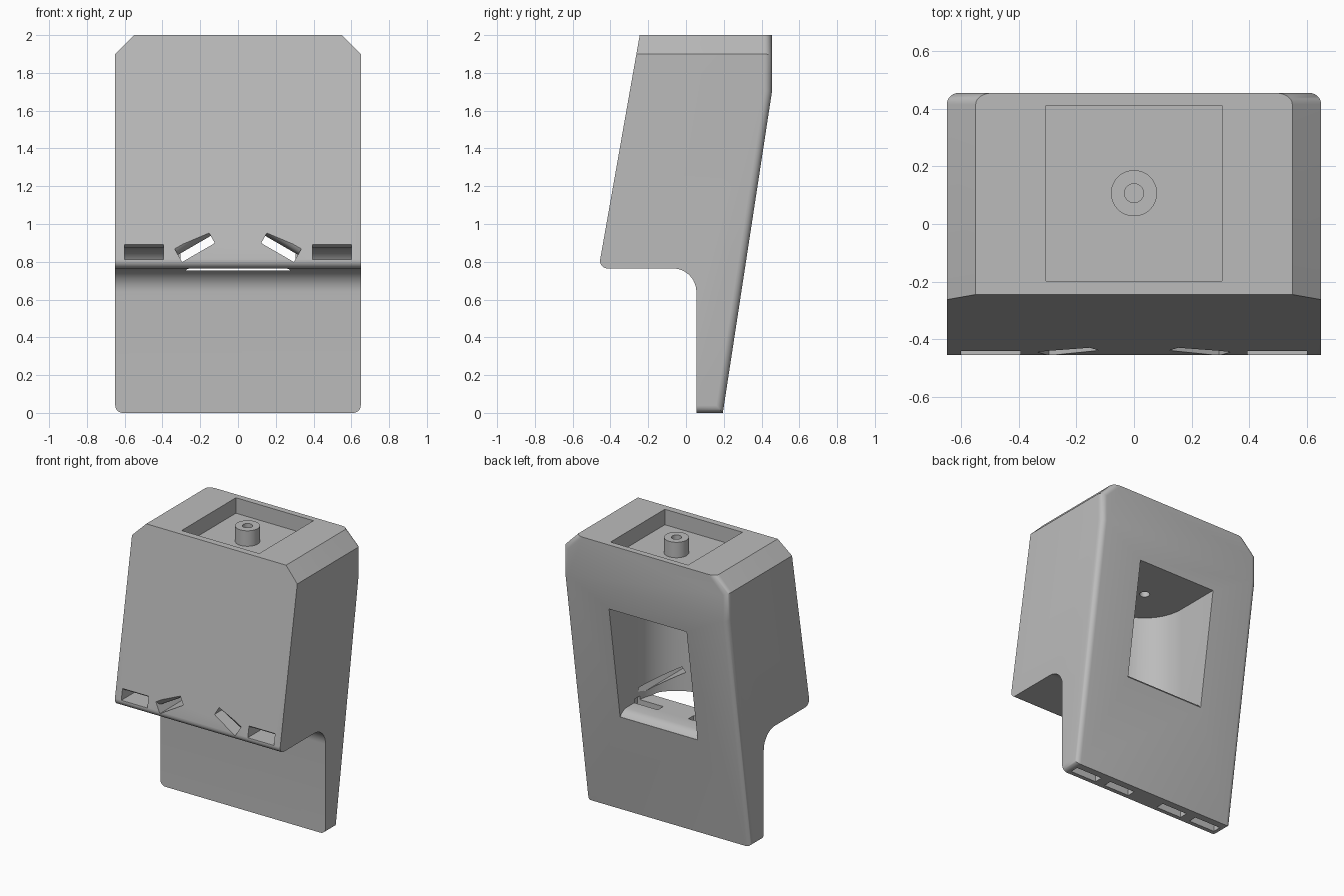
import bpy, bmesh, math
from mathutils import Matrix, Vector

if "Cube" in bpy.data.objects:
    bpy.data.objects.remove(bpy.data.objects["Cube"])

grey = bpy.data.materials.new("plain_grey")
grey.diffuse_color = (0.5, 0.5, 0.5, 1)
grey.use_nodes = True
grey.node_tree.nodes["Principled BSDF"].inputs["Base Color"].default_value = grey.diffuse_color


def prism(name, pts, lo, hi, axis="x", matrix=None):
    """Extrude a closed profile: (y, z) points along x, or (x, y) points along z."""
    place = (lambda p, t: (t, p[0], p[1])) if axis == "x" else (lambda p, t: (p[0], p[1], t))
    bm = bmesh.new()
    a = [bm.verts.new(place(p, lo)) for p in pts]
    b = [bm.verts.new(place(p, hi)) for p in pts]
    bm.faces.new(a)
    bm.faces.new(b)
    n = len(pts)
    for i in range(n):
        j = (i + 1) % n
        bm.faces.new((a[i], a[j], b[j], b[i]))
    bmesh.ops.recalc_face_normals(bm, faces=bm.faces)
    if matrix:
        bm.transform(matrix)
    me = bpy.data.meshes.new(name)
    bm.to_mesh(me)
    bm.free()
    ob = bpy.data.objects.new(name, me)
    bpy.context.collection.objects.link(ob)
    return ob


def arc(cx, cy, r, a0, a1, n):
    return [(cx + r * math.cos(math.radians(a0 + (a1 - a0) * i / n)),
             cy + r * math.sin(math.radians(a0 + (a1 - a0) * i / n))) for i in range(n + 1)]


def rod(name, r, lo, hi):
    return prism(name, arc(0, CY, r, 0, 352.5, 47), lo, hi, "z")


def cut(target, cutter):
    bpy.context.view_layer.objects.active = target
    m = target.modifiers.new("cut", "BOOLEAN")
    m.operation, m.solver, m.object = "DIFFERENCE", "EXACT", cutter
    bpy.ops.object.modifier_apply(modifier=m.name)
    bpy.data.objects.remove(cutter)


CY = 0.107   # centre line of pocket, post and cavity
W = 0.305    # half width of pocket and cavity

# Body: side profile with rounded front lip and concave underside fillet
profile = [(-0.245, 2), (0.455, 2), (0.455, 1.7), (0.195, 0), (0.055, 0)]
profile += arc(-0.07, 0.64, 0.125, 0, 90, 12)
profile += arc(-0.415, 0.805, 0.04, 270, 170, 10)
body = prism("holder_body", profile, -0.65, 0.65)

# Chamfer the top sides, then round the back edges and bottom corners
bm = bmesh.new()
bm.from_mesh(body.data)
for s in (-1, 1):
    bmesh.ops.bisect_plane(bm, geom=bm.verts[:] + bm.edges[:] + bm.faces[:],
                           plane_co=(s * 0.65, 0, 1.9), plane_no=(s, 0, 1), clear_outer=True)
    bmesh.ops.holes_fill(bm, edges=[e for e in bm.edges if e.is_boundary])


def on_back(v):
    return abs(v.co.y - min(0.455, 0.195 + v.co.z * 0.26 / 1.7)) < 1e-3


def rounded(e):
    v, w = e.verts
    back = on_back(v) and on_back(w) and abs(v.co.z - w.co.z) > 0.01
    foot = max(v.co.z, w.co.z) < 1e-4 and abs(v.co.x - w.co.x) < 1e-4
    return back or foot


bmesh.ops.bevel(bm, geom=[e for e in bm.edges if rounded(e)], offset=0.04,
                offset_type="OFFSET", segments=6, profile=0.5, affect="EDGES")
bmesh.ops.recalc_face_normals(bm, faces=bm.faces)
bm.to_mesh(body.data)
bm.free()

# Square top pocket with a standing post, and the screw hole down through it
pocket = prism("pocket_cutter", [(-W, CY - W), (W, CY - W), (W, CY + W), (-W, CY + W)], 1.89, 2.1, "z")
cut(pocket, rod("post_cutter", 0.08, 1.8, 2.2))
cut(body, pocket)
cut(body, rod("hole_cutter", 0.033, 1.45, 2.1))

# Rear cavity with a half-round front wall, open below, and its rounded sill
cut(body, prism("cavity_cutter", [(W, 0.7), (-W, 0.7)] + arc(0, CY, W, 180, 360, 32), 0.755, 1.53, "z"))
cut(body, prism("sill_cutter", [(0.22, 0.76), (0.24, 0.755), (0.265, 0.748), (0.288, 0.735),
                                (0.303, 0.715), (0.6, 0.715), (0.6, 0.76)], -W, W))

# Strap slots, mirrored left and right
bend = [(-0.6, 0.812), (0.02, 0.812)] + arc(0.02, 0.747, 0.065, 80, 0, 6) + [(0.085, -0.1), (0.145, -0.1)]
bend += arc(0.02, 0.747, 0.125, 0, 90, 8) + [(-0.39, 0.872), (-0.425, 0.878), (-0.442, 0.892), (-0.6, 0.892)]
flare = [(-0.6, -0.022), (0.1, -0.022), (0.1, 0.022), (-0.38, 0.022),
         (-0.41, 0.028), (-0.43, 0.04), (-0.44, 0.058), (-0.6, 0.058)]
for s in (-1, 1):
    lo, hi = sorted((s * 0.395, s * 0.6))
    cut(body, prism("outer_slot_cutter", bend, lo, hi))
    lo, hi = sorted((s * 0.12, s * 0.32))
    cut(body, prism("leg_slot_cutter", [(0.085, -0.1), (0.145, -0.1), (0.145, 0.78), (0.085, 0.78)], lo, hi))
    turn = Matrix.Translation(Vector((s * 0.22, 0, 0.868))) @ Matrix.Rotation(s * math.radians(30), 4, "Y")
    cut(body, prism("angled_slot_cutter", flare, -0.1, 0.1, matrix=turn))

body.data.materials.clear()
body.data.materials.append(grey)
for p in body.data.polygons:
    p.material_index = 0
bpy.ops.object.select_all(action="DESELECT")
body.select_set(True)
bpy.context.view_layer.objects.active = body
bpy.ops.object.shade_smooth_by_angle(angle=math.radians(30))
